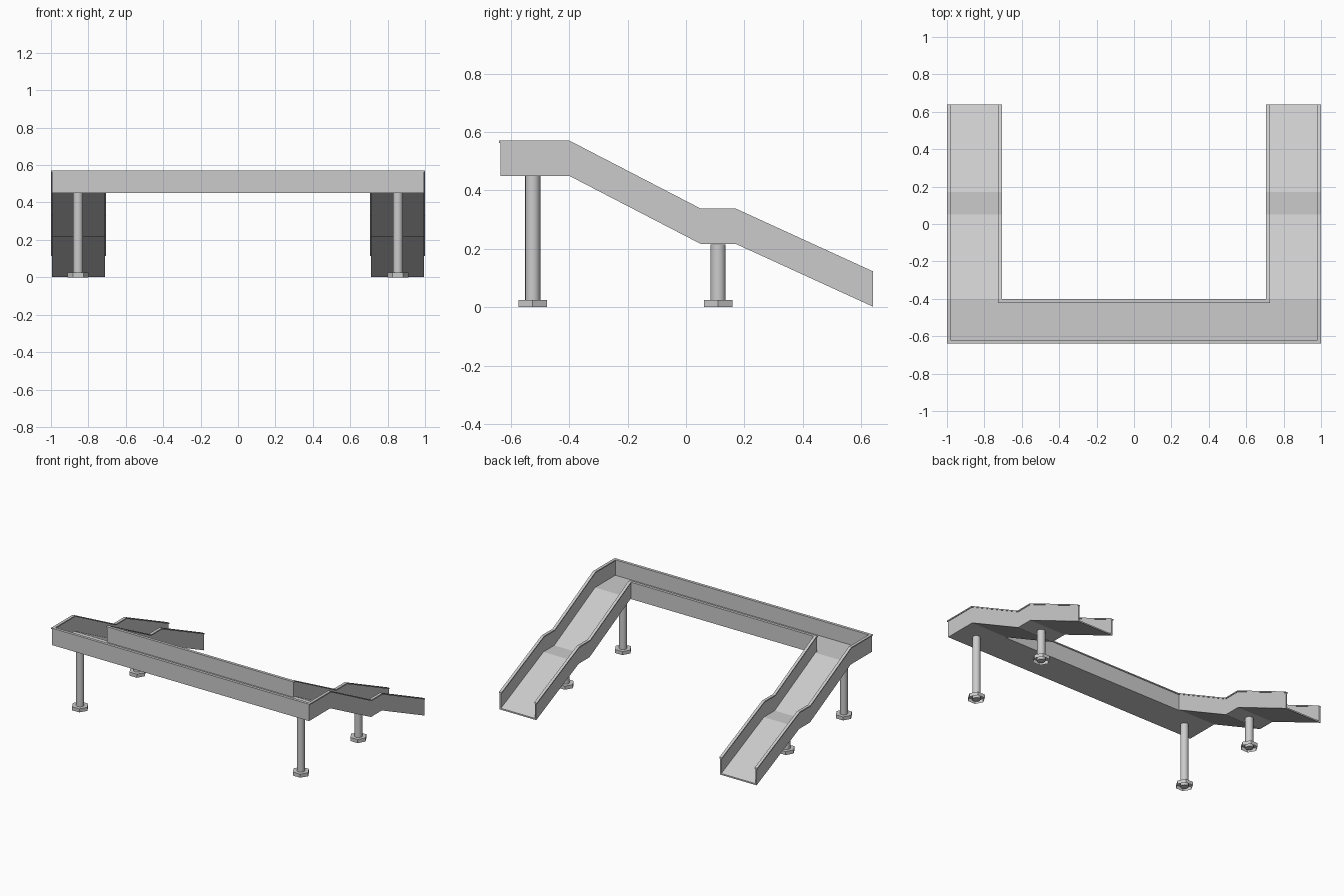
import bpy, bmesh, math

if "Cube" in bpy.data.objects:
    bpy.data.objects.remove(bpy.data.objects["Cube"])

# Underside height of the walkway along each ramp: (y, z)
RAMP = [(0.64, 0.002), (0.17, 0.217), (0.05, 0.217), (-0.40, 0.45)]


def u_path(x, y):
    """U-shaped plan line: down the left ramp, across the span, up the right ramp."""
    left = [(-x, ry, rz) for ry, rz in RAMP] + [(-x, y, 0.45)]
    return left + [(-px, py, pz) for px, py, pz in reversed(left)]


def u_strip(name, outer, inner, low, high):
    """Solid band between two U lines, from low to high above the underside."""
    bm = bmesh.new()
    rings = []
    for a, b in zip(u_path(*outer), u_path(*inner)):
        corners = [(a, low), (a, high), (b, high), (b, low)]
        rings.append([bm.verts.new((p[0], p[1], p[2] + h)) for p, h in corners])
    for r, s in zip(rings, rings[1:]):
        for i in range(4):
            j = (i + 1) % 4
            bm.faces.new((r[i], r[j], s[j], s[i]))
    bm.faces.new(rings[0])
    bm.faces.new(rings[-1][::-1])
    bmesh.ops.remove_doubles(bm, verts=bm.verts, dist=0.0001)
    bmesh.ops.recalc_face_normals(bm, faces=bm.faces)
    mesh = bpy.data.meshes.new(name)
    bm.to_mesh(mesh)
    bm.free()
    obj = bpy.data.objects.new(name, mesh)
    bpy.context.collection.objects.link(obj)


# Walkway floor, side walls and rail caps
u_strip("walkway_floor", (0.994, -0.634), (0.713, -0.408), 0.0, 0.01)
u_strip("outer_wall", (0.995, -0.635), (0.985, -0.625), 0.0, 0.115)
u_strip("inner_wall", (0.722, -0.417), (0.712, -0.407), 0.0, 0.115)
u_strip("outer_rail_cap", (1.0, -0.64), (0.98, -0.62), 0.113, 0.121)
u_strip("inner_rail_cap", (0.727, -0.422), (0.707, -0.402), 0.113, 0.121)


def support(name, x, y, top):
    # Round post
    bpy.ops.mesh.primitive_cylinder_add(vertices=16, radius=0.026, depth=top,
                                        location=(x, y, top / 2))
    post = bpy.context.object
    post.name = name + "_post"
    bpy.ops.object.shade_smooth_by_angle(angle=math.radians(35))
    # Hexagonal foot, open underneath
    bpy.ops.mesh.primitive_cylinder_add(vertices=6, radius=0.056, depth=0.025,
                                        location=(x, y, 0.0125),
                                        rotation=(0, 0, math.pi / 2))
    foot = bpy.context.object
    foot.name = name + "_foot"
    bm = bmesh.new()
    bm.from_mesh(foot.data)
    bottom = [f for f in bm.faces if f.normal.z < -0.9]
    bmesh.ops.delete(bm, geom=bottom, context='FACES_ONLY')
    bm.to_mesh(foot.data)
    bm.free()


for side, x in (("left", -0.855), ("right", 0.855)):
    support(side + "_tall", x, -0.525, 0.452)
    support(side + "_short", x, 0.11, 0.215)
